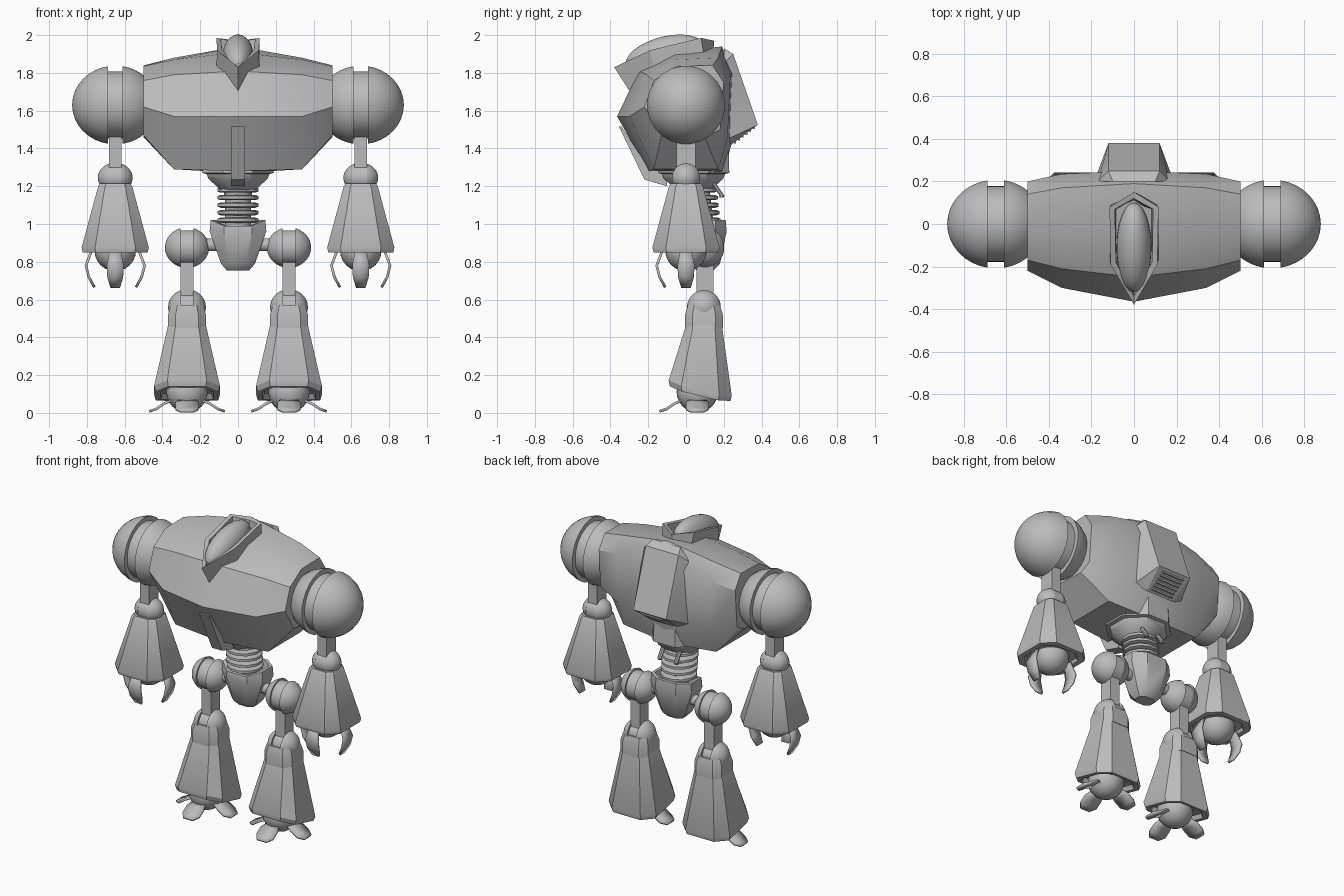
import bpy, bmesh, math
from mathutils import Vector

cube = bpy.data.objects.get("Cube")
if cube:
    bpy.data.objects.remove(cube, do_unlink=True)

grey = bpy.data.materials.new("plain_grey")
grey.use_nodes = True
GREY = (0.5, 0.5, 0.5, 1)
grey.diffuse_color = GREY
grey.node_tree.nodes["Principled BSDF"].inputs["Base Color"].default_value = GREY


def finish(name, bm, mirror=False, angle=35, thickness=0):
    """Turn a bmesh into a named object, optionally mirrored across x."""
    bmesh.ops.remove_doubles(bm, verts=bm.verts, dist=0.0005)
    bmesh.ops.recalc_face_normals(bm, faces=bm.faces)
    mesh = bpy.data.meshes.new(name)
    bm.to_mesh(mesh)
    bm.free()
    mesh.materials.append(grey)
    for p in mesh.polygons:
        p.use_smooth = True
    mesh.set_sharp_from_angle(angle=math.radians(angle))
    ob = bpy.data.objects.new(name, mesh)
    bpy.context.collection.objects.link(ob)
    if thickness:
        mod = ob.modifiers.new("thickness", "SOLIDIFY")
        mod.thickness, mod.offset = thickness, 0
    if mirror:
        mod = ob.modifiers.new("mirror", "MIRROR")
        mod.use_mirror_merge = False
    return ob


def loft(bm, rings, caps=True, closed=True):
    """Skin a list of equal-length point rings."""
    rows = [[bm.verts.new(p) for p in ring] for ring in rings]
    n = len(rows[0])
    for a, b in zip(rows, rows[1:]):
        for i in range(n if closed else n - 1):
            j = (i + 1) % n
            bm.faces.new((a[i], a[j], b[j], b[i]))
    if caps:
        bm.faces.new(rows[0])
        bm.faces.new(rows[-1])


def hull(bm, points):
    verts = [bm.verts.new(p) for p in points]
    bmesh.ops.convex_hull(bm, input=verts)


def circle(c, r, n=20, axis="z"):
    """Ring of points round the z or x axis."""
    c, out = Vector(c), []
    for i in range(n):
        t = math.tau * (i + 0.5) / n
        u, v = r * math.cos(t), r * math.sin(t)
        out.append(c + Vector((u, v, 0) if axis == "z" else (0, u, v)))
    return out


def box(bm, c, half):
    hull(bm, [Vector(c) + Vector((i * half[0], j * half[1], k * half[2]))
              for i in (-1, 1) for j in (-1, 1) for k in (-1, 1)])


def octagon(x, y, z, hx, hy, k=0.6):
    """Square with cut corners."""
    shape = ((1, -k), (1, k), (k, 1), (-k, 1), (-1, k), (-1, -k), (-k, -1), (k, -1))
    return [Vector((x + a * hx, y + b * hy, z)) for a, b in shape]


def slotted_ball(name, c, rx, r, slot, slot_r, cut=1.0):
    """Ball about the x axis with a groove that the limb rod runs in."""
    prof = []
    for side in (-1, 1):
        reach = rx * (cut if side < 0 else 1)
        part = []
        for i in range(9):
            x = slot + (reach - slot) * math.sin(i / 8 * math.pi / 2)
            part.append((side * x, max(0.002, r * math.sqrt(max(0, 1 - (x / rx) ** 2)))))
        part.insert(0, (side * slot, slot_r))
        prof += part[::-1] if side < 0 else part
    bm = bmesh.new()
    loft(bm, [circle(Vector(c) + Vector((x, 0, 0)), rad, 24, "x") for x, rad in prof])
    finish(name, bm, True)


def ball(name, c, r):
    bm = bmesh.new()
    bmesh.ops.create_uvsphere(bm, u_segments=20, v_segments=12, radius=r)
    bmesh.ops.translate(bm, verts=bm.verts, vec=c)
    finish(name, bm, True)


def digits(name, c, path):
    """Three blades pointing outwards, inwards and forwards from a limb end."""
    bm = bmesh.new()
    for d in (Vector((1, 0, 0)), Vector((-1, 0, 0)), Vector((0, -1, 0))):
        side = Vector((-d.y, d.x, 0))
        loft(bm, [[Vector(c) + d * r + side * w * s + Vector((0, 0, z)) for s in (-1, 0, 1)]
                  for r, z, w in path], caps=False, closed=False)
    finish(name, bm, True, thickness=0.014)


# Torso: side profiles lofted from shoulder to shoulder
mid = ((-.2, 1.28), (-.365, 1.57), (-.25, 1.81), (-.06, 1.91), (.19, 1.94), (.25, 1.81), (.24, 1.42), (.2, 1.27))
flank = ((-.17, 1.29), (-.3, 1.57), (-.21, 1.79), (-.05, 1.87), (.17, 1.88), (.235, 1.78), (.22, 1.45), (.17, 1.29))
end = ((-.13, 1.47), (-.22, 1.62), (-.17, 1.76), (-.05, 1.835), (.14, 1.84), (.2, 1.75), (.18, 1.5), (.1, 1.46))
bm = bmesh.new()
loft(bm, [[(x, y, z) for y, z in prof] for x, prof in
          ((-.5, end), (-.34, flank), (0, mid), (.34, flank), (.5, end))])
finish("torso", bm)

# Chest keel strip
bm = bmesh.new()
keel = ((-.34, 1.515), (-.355, 1.515), (-.22, 1.235), (-.1, 1.2), (-.1, 1.28), (-.2, 1.3))
loft(bm, [[(x, y, z) for y, z in keel] for x in (-.037, .037)])
finish("chest_keel", bm)

# Back pack with a slatted vent underneath
bm = bmesh.new()
hull(bm, [(s * x, y, z) for s in (-1, 1) for x, y, z in
          ((.1, .2, 1.93), (.12, .25, 1.9), (.12, .38, 1.525), (.1, .24, 1.42), (.17, .2, 1.85), (.18, .22, 1.45))])
finish("back_pack", bm, angle=20)
bm = bmesh.new()
for i in range(6):
    t = (i + 1) / 7
    box(bm, (0, .24 + .14 * t, 1.417 + .105 * t), (.08, .005, .005))
finish("vent_slats", bm)

# Head: pointed hood round a smooth dome
def hood_ring(points):
    return [points[0], points[1], points[2], points[3]] + [(-x, y, z) for x, y, z in points[2:0:-1]]

lower = ((0, -.29, 1.69), (.115, -.17, 1.82), (.1, .1, 1.86), (0, .14, 1.87))
upper = ((0, -.38, 1.83), (.11, -.19, 1.92), (.115, .08, 1.985), (0, .15, 1.97))
inner = ((0, -.34, 1.83), (.085, -.18, 1.92), (.09, .07, 1.98), (0, .12, 1.96))
floor = ((0, -.28, 1.76), (.08, -.16, 1.83), (.08, .07, 1.88), (0, .1, 1.88))
bm = bmesh.new()
loft(bm, [hood_ring(p) for p in (lower, upper, inner, floor)])
finish("head_hood", bm, angle=25)
bm = bmesh.new()
bmesh.ops.create_uvsphere(bm, u_segments=24, v_segments=14, radius=1)
for v in bm.verts:
    x, y, z = v.co
    v.co = (x * .082, y * .21 - .11, z * .105 + .2 * (y * .21) + 1.89)
finish("head_dome", bm)

# Waist, spine and cables
bm = bmesh.new()
loft(bm, [circle((0, .04, z), r, 8) for z, r in ((1.42, .2), (1.27, .205), (1.265, .18), (1.24, .17), (1.18, .1))])
finish("waist", bm)
bm = bmesh.new()
loft(bm, [circle((0, y, z), .07, 12) for y, z in ((.09, .9), (.05, 1.25))])
for i in range(5):
    z, y = 1.02 + i * .04, .075 - i * .005
    loft(bm, [circle((0, y, z + dz), r, 12) for dz, r in ((-.014, .095), (-.008, .112), (.008, .112), (.014, .095))])
finish("spine", bm)
bm = bmesh.new()
loft(bm, [circle((.06, y, z), .014, 8) for y, z in ((.14, 1.3), (.15, 1.21), (.19, 1.15), (.185, 1.14))])
finish("waist_cable", bm, True)

# Pelvis: hollow tapering cup
bm = bmesh.new()
loft(bm, [octagon(0, y, z, hx, hy, .5) for y, z, hx, hy in
          ((.1, .755, .06, .045), (.1, .79, .09, .08), (.1, .96, .15, .115), (.1, 1.02, .145, .11),
           (.1, 1.02, .125, .09), (.1, .92, .1, .07))])
for v in bm.verts:
    if v.co.z > 1 and v.co.y < .04:
        v.co.z -= .03
finish("pelvis", bm)
bm = bmesh.new()
loft(bm, [circle((x, .1, .89), .035, 12, "x") for x in (.08, .22)])
finish("hip_axle", bm, True)

# Arms
AX = .65
slotted_ball("shoulder", (AX, 0, 1.63), .228, .21, .038, .178, .68)
bm = bmesh.new()
box(bm, (AX, 0, 1.4), (.033, .05, .16))
finish("upper_arm", bm, True)
slotted_ball("elbow", (AX, 0, 1.245), .092, .08, .033, .074)
bm = bmesh.new()
loft(bm, [octagon(AX, 0, z, h, h) for z, h in
          ((1.215, .08), (1.2, .09), (.875, .178), (.85, .172), (.85, .14), (.87, .13))])
finish("forearm", bm, True)
ball("hand", (AX, 0, .86), .11)
digits("hand_claw", (AX, 0, 0), ((.125, .86, .03), (.155, .78, .045), (.14, .72, .042), (.11, .665, .025)))

# Legs
LX = .27
slotted_ball("hip", (LX, .1, .875), .117, .108, .035, .092)
bm = bmesh.new()
box(bm, (LX, .1, .71), (.035, .045, .13))
finish("thigh", bm, True)
slotted_ball("knee", (LX, .095, .56), .1, .095, .033, .075)
bm = bmesh.new()
loft(bm, [octagon(LX, .095, z, h, h) for z, h in ((.45, .1), (.52, .1), (.57, .085))])
finish("knee_guard", bm, True)
bm = bmesh.new()
loft(bm, [octagon(LX, .095, .465, .1, .095), octagon(LX, .075, .14, .174, .167),
          octagon(LX, .075, .11, .165, .16), octagon(LX, .075, .11, .14, .135),
          octagon(LX, .075, .14, .13, .125)])
# The hem drops towards the heel and arches at the front
for v in bm.verts:
    if v.co.z < .2:
        v.co.z -= .24 * (v.co.y - .04)
        if abs(v.co.x - LX) > .12:
            v.co.z -= .012
finish("shin", bm, True, angle=30)
ball("foot", (LX, .06, .112), .11)
digits("foot_toe", (LX, .06, 0), ((.07, .07, .04), (.12, .05, .06), (.165, .02, .06), (.2, .008, .035)))
